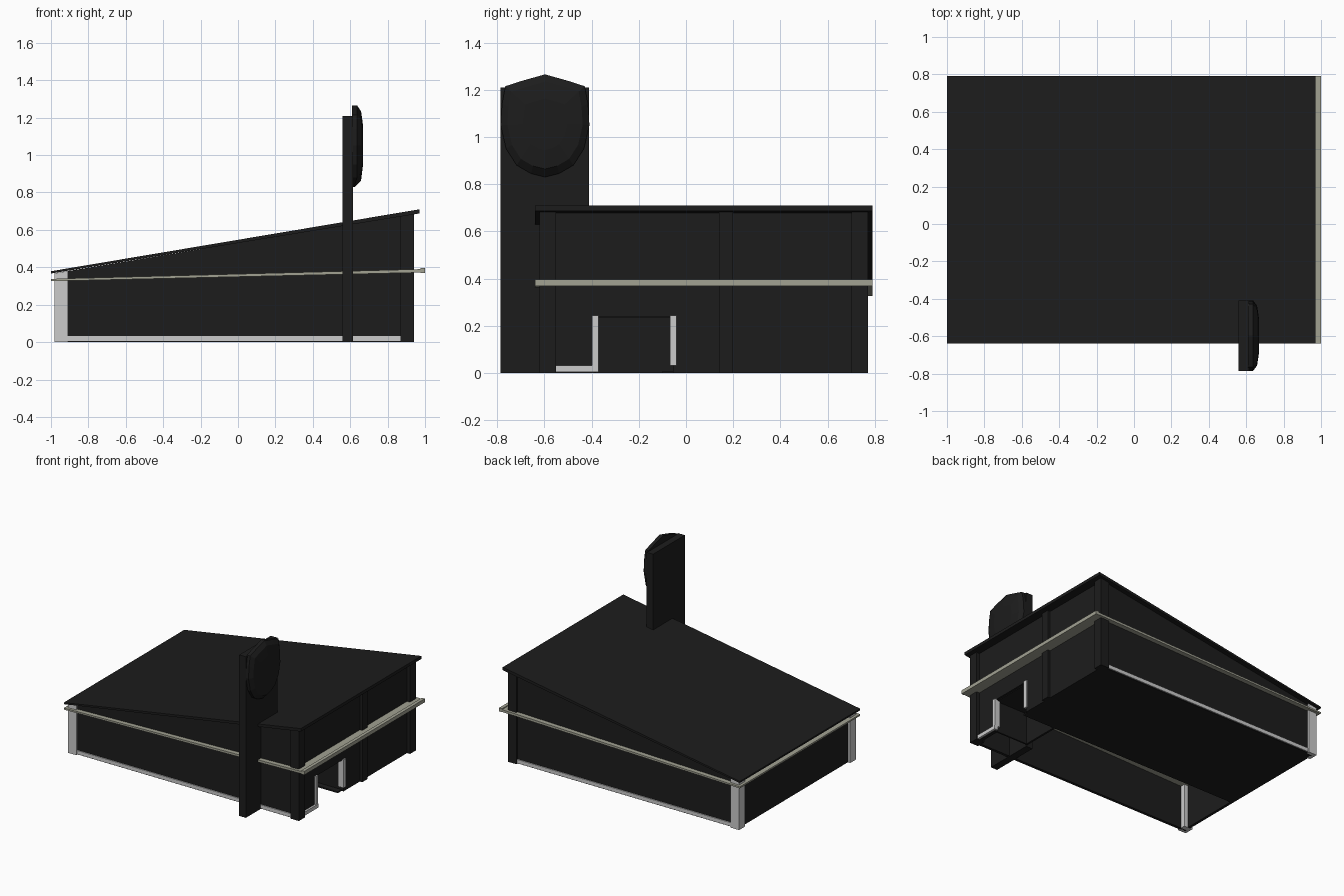
import bpy, bmesh

if "Cube" in bpy.data.objects:
    bpy.data.objects.remove(bpy.data.objects["Cube"])


def material(name, rgb):
    m = bpy.data.materials.new(name)
    m.diffuse_color = (*rgb, 1)
    m.use_nodes = True
    m.node_tree.nodes["Principled BSDF"].inputs["Base Color"].default_value = m.diffuse_color
    return m


BLACK = material("dark_paint", (0.012, 0.012, 0.012))
OLIVE = material("olive_trim", (0.36, 0.36, 0.29))


def finish(name, bm, mat):
    bmesh.ops.recalc_face_normals(bm, faces=bm.faces)
    me = bpy.data.meshes.new(name)
    bm.to_mesh(me)
    bm.free()
    if mat:
        me.materials.append(mat)
    ob = bpy.data.objects.new(name, me)
    bpy.context.collection.objects.link(ob)
    return ob


def prism(name, profile, y0, y1, mat=BLACK):
    """Extrude an (x, z) profile from y0 to y1."""
    bm = bmesh.new()
    face = bm.faces.new([bm.verts.new((x, y0, z)) for x, z in profile])
    new = bmesh.ops.extrude_face_region(bm, geom=[face])["geom"]
    bmesh.ops.translate(bm, vec=(0, y1 - y0, 0),
                        verts=[v for v in new if isinstance(v, bmesh.types.BMVert)])
    return finish(name, bm, mat)


def box(name, x0, x1, y0, y1, z0, z1, mat=BLACK):
    return prism(name, [(x0, z0), (x1, z0), (x1, z1), (x0, z1)], y0, y1, mat)


def under_roof(x):
    return 0.365 + (x + 1) * 0.165


def tall(name, x0, x1, y0, y1, z0=0, mat=BLACK):
    """Upright piece whose top follows the roof slope."""
    prism(name, [(x0, z0), (x1, z0), (x1, under_roof(x1)), (x0, under_roof(x0))],
          y0, y1, mat)


# Sloping roof and the trim slab that runs round the building
prism("roof", [(-1, 0.367), (0.965, 0.687), (0.97, 0.687), (0.97, 0.71), (-1, 0.379)], -0.64, 0.79)
prism("trim_slab", [(-1, 0.326), (0.975, 0.372), (0.975, 0.39), (-1, 0.338)], -0.64, 0.79, OLIVE)
box("trim_fascia", 0.975, 1.0, -0.64, 0.79, 0.37, 0.397, OLIVE)

# Outer walls, with a doorway left open in the right wall
tall("front_wall", -0.96, 0.91, -0.605, -0.585)
tall("back_wall", -0.96, 0.91, 0.735, 0.755)
tall("left_wall", -0.96, -0.94, -0.60, 0.75)
tall("right_wall_front", 0.89, 0.915, -0.60, -0.385)
tall("right_wall_back", 0.89, 0.915, -0.055, 0.75)
tall("right_wall_lintel", 0.89, 0.915, -0.385, -0.055, 0.24)

# Door recess and floor
box("recess_back", 0.62, 0.635, -0.385, -0.055, 0, 0.25)
for n, y in (("front", -0.395), ("back", -0.055)):
    box("recess_side_" + n, 0.62, 0.9, y, y + 0.012, 0, 0.25)
box("recess_ceiling", 0.62, 0.9, -0.385, -0.055, 0.235, 0.25)
box("floor", -0.95, 0.9, -0.1, 0.745, 0, 0.01)

# Corner columns and right-side pilaster
for n, y in (("front", -0.62), ("back", 0.70)):
    tall("left_column_" + n, -0.98, -0.91, y, y + 0.07, mat=None)
    tall("right_column_" + n, 0.87, 0.94, y, y + 0.07)
tall("right_pilaster", 0.89, 0.935, 0.14, 0.2)

# Pale base trim and door jambs
box("front_base", -0.91, 0.87, -0.613, -0.6, 0.005, 0.033, None)
box("back_base", -0.91, 0.87, 0.75, 0.763, 0.005, 0.033, None)
box("right_base", 0.9, 0.93, -0.55, -0.37, 0.005, 0.033, None)
for n, y in (("front", -0.398), ("back", -0.068)):
    box("door_jamb_" + n, 0.88, 0.925, y, y + 0.028, 0.033, 0.245, None)

# Tall sign pylon passing through the roof edge
box("sign_pylon", 0.56, 0.615, -0.785, -0.41, 0, 1.21)

# Domed blank shield made of shrinking rings
half = [(0, 1.265), (0.1, 1.237), (0.168, 1.215), (0.182, 1.14), (0.188, 1.05),
        (0.165, 0.95), (0.12, 0.88), (0.06, 0.845), (0, 0.83)]
outline = half + [(-y, z) for y, z in half[-2:0:-1]]
bm = bmesh.new()
rings = []
for x, s in ((0.61, 1.0), (0.637, 1.0), (0.658, 0.85), (0.668, 0.5)):
    rings.append([bm.verts.new((x - (0.012 if z < 0.86 and s == 1 else 0) * (x > 0.62),
                                -0.597 + y * s, 1.06 + (z - 1.06) * s)) for y, z in outline])
for a, b in zip(rings, rings[1:]):
    for i in range(len(a)):
        j = (i + 1) % len(a)
        bm.faces.new((a[i], a[j], b[j], b[i]))
bm.faces.new(rings[0])
bm.faces.new(rings[-1])
finish("sign_shield", bm, BLACK)
